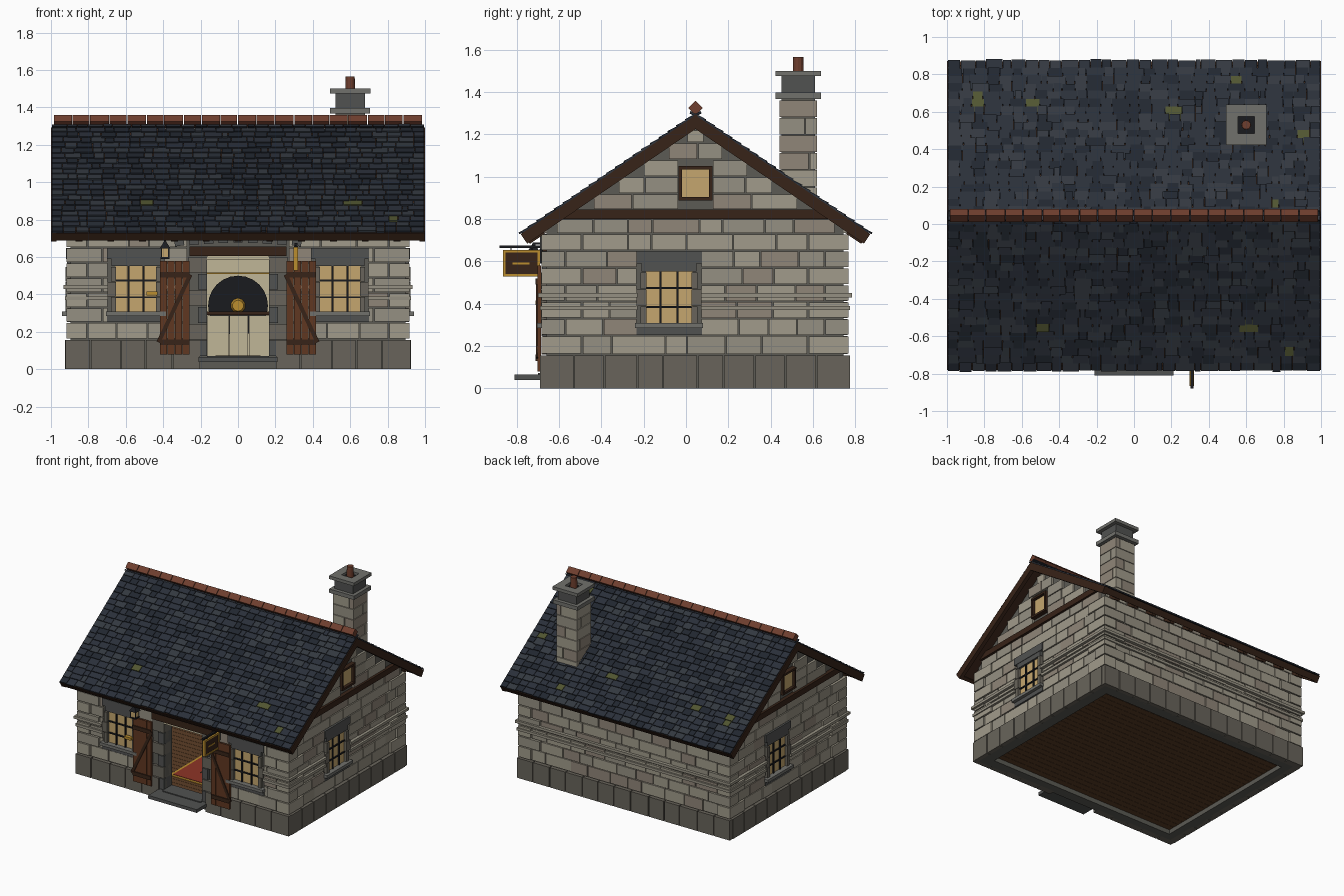
import bpy, bmesh, random
from math import sin, cos, atan2, hypot, pi
from mathutils import Matrix, Vector

if "Cube" in bpy.data.objects:
    bpy.data.objects.remove(bpy.data.objects["Cube"])

random.seed(4)
I = Matrix()
T = Matrix.Translation
mats = {}
PAL = dict(stone=(160, 154, 138), stone2=(148, 143, 129), stone3=(143, 133, 120), mortar=(92, 91, 85),
           plinth=(104, 100, 91), trim=(82, 83, 82), wood=(58, 40, 30), door=(96, 58, 38), glass=(196, 165, 110),
           iron=(32, 33, 36), slate=(46, 51, 60), slate2=(38, 43, 51), slate3=(54, 59, 66), moss=(82, 86, 52),
           ridge=(110, 65, 50), cap=(112, 112, 108), gold=(185, 140, 50), floor=(92, 64, 42), red=(140, 55, 42),
           cream=(190, 180, 150))


def mat(n):
    if n not in mats:
        m = mats[n] = bpy.data.materials.new(n)
        m.diffuse_color = [(c / 255) ** 2.2 for c in PAL[n]] + [1]
        m.use_nodes = True
        m.node_tree.nodes["Principled BSDF"].inputs["Base Color"].default_value = m.diffuse_color
    return mats[n]


def finish(name, bm, names):
    bmesh.ops.recalc_face_normals(bm, faces=bm.faces[:])
    me = bpy.data.meshes.new(name)
    bm.to_mesh(me)
    bm.free()
    for n in names:
        me.materials.append(mat(n))
    ob = bpy.data.objects.new(name, me)
    bpy.context.collection.objects.link(ob)
    return ob


def part(name, items, M=I):
    """Object made of boxes: (x0, x1, y0, y1, z0, z1, colour[, local matrix])."""
    bm, names = bmesh.new(), []
    for it in items:
        x0, x1, y0, y1, z0, z1, c = it[:7]
        L = M @ it[7] if len(it) > 7 else M
        if c not in names:
            names.append(c)
        v = [bm.verts.new(L @ Vector((x, y, z))) for x in (x0, x1) for y in (y0, y1) for z in (z0, z1)]
        for f in ((0, 1, 3, 2), (4, 6, 7, 5), (0, 4, 5, 1), (2, 3, 7, 6), (0, 2, 6, 4), (1, 5, 7, 3)):
            bm.faces.new([v[i] for i in f]).material_index = names.index(c)
    return finish(name, bm, names)


def cone(name, r1, r2, z0, z1, x, y, n, c, M=I):
    bm = bmesh.new()
    R = Matrix.Rotation(pi / 4, 4, 'Z') if n == 4 else I
    bmesh.ops.create_cone(bm, cap_ends=True, segments=n, radius1=r1, radius2=r2, depth=z1 - z0,
                          matrix=M @ T((x, y, (z0 + z1) / 2)) @ R)
    return finish(name, bm, [c])


def prism(name, pts, x0, x1, c):
    """Extrude a (y, z) profile along x."""
    bm = bmesh.new()
    f = bm.faces.new([bm.verts.new((x0, y, z)) for y, z in pts])
    r = bmesh.ops.extrude_face_region(bm, geom=[f])
    bmesh.ops.translate(bm, vec=(x1 - x0, 0, 0), verts=[v for v in r['geom'] if isinstance(v, bmesh.types.BMVert)])
    return finish(name, bm, [c])


def free(a, b, z0, z1, holes):
    segs = [(a, b)]
    for h0, h1, hz0, hz1 in holes:
        if hz0 < z1 - .001 and hz1 > z0 + .001:
            segs = [s for p, q in segs for s in ((p, min(q, h0)), (max(p, h1), q)) if s[1] - s[0] > .012]
    return segs


def pieces(a, b, w, jit=.25):
    n = max(1, round((b - a) / w))
    e = [a] + [a + (b - a) * (i + random.uniform(-jit, jit)) / n for i in range(1, n)] + [b]
    return list(zip(e, e[1:]))


X, YF, YB, YC = .895, -.66, .745, .045
ROWS = [.16, .25, .33, .41, .49, .57, .65, .73]
APEX, SLOPE = 1.2477, .68


def frame(u, d, t):   # wall frame: u along, d outward, z up
    return Matrix(((u[0], d[0], 0, t[0]), (u[1], d[1], 0, t[1]), (0, 0, 1, 0), (0, 0, 0, 1)))


FRONT = frame((1, 0), (0, -1), (0, YF))
win = lambda u: (u - .15, u + .15, .25, .65)
gab = (YC - .08, YC + .08, .89, 1.05)
WALLS = [('front', FRONT, -X, X, [win(-.545), win(.545), (-.27, .27, .16, .72), (-.2, .2, 0, .16)], 0),
         ('back', frame((1, 0), (0, 1), (0, YB)), -X, X, [], 0),
         ('right', frame((0, 1), (1, 0), (X, 0)), YF, YB, [win(-.08), gab], 1),
         ('left', frame((0, 1), (-1, 0), (-X, 0)), YF, YB, [win(.17), gab], 1)]

# wall cores
part('wall_core', [(-X, -.165, YF, YF + .08, 0, .77, 'mortar'), (.165, X, YF, YF + .08, 0, .77, 'mortar'),
                   (-.165, .165, YF, YF + .08, .6, .77, 'mortar'), (-.165, .165, YF, YF + .08, 0, .06, 'mortar'),
                   (-X, X, YB - .08, YB, 0, .77, 'mortar')])
for s in (-1, 1):
    prism('gable_core', [(YF, 0), (YB, 0), (YB, .77), (YC, APEX), (YF, .77)], s * X, s * (X - .08), 'mortar')

# stone facing, plinth and string courses on every wall
for name, M, a, b, holes, gable in WALLS:
    st, rows = [], list(zip(ROWS, ROWS[1:]))
    rows += [(.73, .8), (.845, .92), (.92, 1.0), (1.0, 1.08), (1.08, 1.16), (1.16, 1.22)] if gable else [(.73, .77)]
    for k, (z0, z1) in enumerate(rows):
        L = .09 + .08 * ((k + gable) % 2) if z1 <= .731 else .004
        p, q = a + L, b - L
        if gable:
            h = (APEX - z1) / SLOPE
            p, q = max(p, YC - h), min(q, YC + h)
        for s0, s1 in free(p, q, z0, z1, holes):
            for u0, u1 in pieces(s0, s1, .165):
                st.append((u0 + .003, u1 - .003, -.01, random.uniform(.012, .018), z0 + .003, z1 - .003,
                           random.choice(('stone', 'stone', 'stone2', 'stone3'))))
    part(name + '_wall_stones', st, M)
    part(name + '_plinth', [(u0 + .003, u1 - .003, -.02, .03, 0, .155, 'plinth') for s0, s1 in
                            free(a - .029 * (1 - gable), b + .029 * (1 - gable), 0, .15, holes)
                            for u0, u1 in pieces(s0, s1, .14, .1)], M)
    part(name + '_string_course', [(u0, u1, 0, d, z, z + .02, 'stone2') for z, d in ((.43, .038), (.37, .03))
                                   for u0, u1 in free(a - d, b + d, z, z + .02, holes)], M)

# corner quoins
q = []
for sx in (-1, 1):
    for cy, sy in ((YF, -1), (YB, 1)):
        for k, (z0, z1) in enumerate(zip(ROWS, ROWS[1:])):
            lx, ly = (.085, .165) if k % 2 == 0 else (.165, .085)
            q.append((*sorted((sx * (X + .022), sx * (X - lx))), *sorted((cy + sy * .022, cy - sy * ly)),
                      z0 + .004, z1 - .004, ('stone', 'stone2')[k % 2]))
part('corner_quoins', q)

# main windows
for name, M, u in (('front_left', FRONT, -.545), ('front_right', FRONT, .545),
                   ('right', WALLS[2][1], -.08), ('left', WALLS[3][1], .17)):
    L = T((u, 0, 0))
    w = [(-.11, .11, 0, .004, .3, .56, 'glass'), (-.155, .155, 0, .024, .59, .648, 'trim'),
         (-.13, .13, 0, .02, .553, .59, 'trim'), (-.155, .155, 0, .02, .252, .285, 'trim'),
         (-.16, .16, 0, .045, .285, .308, 'cap')]
    for s in (-1, 1):
        for k in range(3):
            w.append((*sorted((s * .107, s * (.153 if k % 2 else .135))), 0, .026, .31 + k * .08, .387 + k * .08, 'plinth'))
        w.append((s * .04 - .005, s * .04 + .005, 0, .014, .308, .555, 'iron'))
        w.append((-.107, .107, 0, .012, .43 + s * .045 - .005, .43 + s * .045 + .005, 'iron'))
    part(name + '_window', w, M @ L)

# gable tie beams and attic windows
for name, M, *_ in WALLS[2:]:
    part(name + '_tie_beam', [(YC - .66, YC + .66, 0, .03, .8, .845, 'wood')], M)
    f = [(-.065, .065, 0, .012, .9, 1.04, 'glass'), (-.08, .08, 0, .035, .888, .904, 'wood'),
         (-.08, .08, 0, .035, 1.034, 1.05, 'wood')]
    f += [(s * .072 - .008, s * .072 + .008, 0, .033, .9, 1.04, 'wood') for s in (-1, 1)]
    part(name + '_attic_window', f, M @ T((YC, 0, 0)))

# doorway: jamb blocks, lintel, arch stones, step
d = [(-.26, .26, -.02, .035, .605, .655, 'wood'), (-.165, .165, -.08, .02, .585, .607, 'cream')]
for s in (-1, 1):
    for k in range(6):
        d.append((*sorted((s * .165, s * (.265 if k % 2 else .215))), -.06, .022, .07 + k * .089, .154 + k * .089,
                  ('trim', 'plinth')[k % 2]))
for k in range(-4, 5):
    d.append((-.025, .025, 0, .03, .668 - abs(k) * .003, .72, 'trim', T((k * .055, 0, .01)) @ Matrix.Rotation(k * .035, 4, 'Y')))
part('door_surround', d, FRONT)
part('door_step', [(-.21, .21, -.81, -.66, .04, .065, 'trim'), (-.165, .165, -.7, -.58, .05, .072, 'trim')])

# open door leaves against the wall
for s in (-1, 1):
    L = T((s * .34, 0, 0)) @ Matrix.Diagonal((s, 1, 1, 1))
    leaf = [(-.08 + k * .04, -.042 + k * .04, .026, .042, .08, .58, 'door') for k in range(4)]
    leaf += [(-.078, .078, .04, .05, z, z + .03, 'wood') for z in (.13, .49)]
    leaf.append((-.2, .2, .04, .048, -.011, .011, 'wood', T((0, 0, .325)) @ Matrix.Rotation(1.13, 4, 'Y')))
    part('door_leaf', leaf, FRONT @ L)

# interior: floor, rug, oven with counter
part('floor_planks', [(-.815, .815, y0 + .001, y1 - .001, .035, .065, 'floor') for y0, y1 in pieces(-.58, .665, .05, 0)])
part('rug', [(-.28, .28, -.45, .05, .065, .069, 'gold'), (-.26, .26, -.43, .03, .066, .072, 'red'),
             (-.12, .12, -.3, -.1, .067, .074, 'wood')])
ov = [(-.4, .4, .36, .66, .065, .62, 'cream'), (-.42, .42, .3, .36, .29, .31, 'wood'), (-.3, .3, .33, .345, .508, .518, 'gold')]
ov += [(u0 + .002, u1 - .002, .31, .36, .07, .288, 'cream') for u0, u1 in pieces(-.4, .4, .12, .1)]
part('oven', ov)
RX = T((0, .355, .34)) @ Matrix.Rotation(pi / 2, 4, 'X')
cone('oven_mouth', .16, .16, -.01, .01, 0, 0, 24, 'iron', RX)
cone('oven_rosette', .04, .03, .01, .03, 0, 0, 10, 'gold', RX)

# hanging sign and lantern
part('hanging_sign', [(.302, .318, -.88, -.67, .662, .674, 'iron'), (.3, .32, -.69, -.675, .59, .69, 'iron'),
                      (.303, .317, -.86, -.695, .535, .645, 'wood')] +
     [(.298, .322, -.865, -.69, z, z + .012, 'gold') for z in (.528, .642)] +
     [(.298, .322, y, y + .012, .53, .65, 'gold') for y in (-.865, -.702)] +
     [(.307, .313, y, y + .006, .65, .665, 'iron') for y in (-.83, -.73)] +
     [(.3, .32, -.82, -.74, .585, .595, 'gold')])
part('lantern', [(-.41, -.37, -.74, -.7, .6, .645, 'glass'), (-.415, -.365, -.745, -.695, .59, .6, 'iron'),
                 (-.395, -.385, -.725, -.67, .68, .688, 'iron')] +
     [(x - .003, x + .003, y - .003, y + .003, .6, .648, 'iron') for x in (-.41, -.37) for y in (-.74, -.7)])
cone('lantern_cap', .042, .006, .645, .685, -.39, -.72, 4, 'iron')
part('window_latch', [(-.49, -.43, -.71, -.68, .395, .415, 'gold')])

# roof slopes: local x along ridge, y up the slope, z outward
RUN, RISE = .83, .565
LEN, ANG = hypot(RUN, RISE), atan2(RISE, RUN)
for name, s in (('front', 1), ('back', -1)):
    c, n = cos(ANG), sin(ANG)
    M = Matrix(((1, 0, 0, 0), (0, s * c, -s * n, YC - s * RUN), (0, n, c, .735), (0, 0, 0, 1)))
    part(name + '_roof_boards', [(-.975, .975, .01, LEN, -.043, -.015, 'wood'), (-.99, .99, 0, .025, -.055, -.01, 'wood')] +
         [(x * .17 - .018, x * .17 + .018, .01, .16, -.07, -.04, 'wood') for x in range(-5, 6)], M)
    part(name + '_bargeboards', [(min(e, e * .97), max(e, e * .97), 0, LEN, -.062, -.008, 'wood') for e in (-1, 1)], M)
    tiles = []
    for r in range(20):
        e = pieces(-.995, .995, .068, .3)
        for u0, u1 in e:
            k = 'moss' if random.random() < (.03 if r < 7 else .003) else random.choice(('slate', 'slate', 'slate2', 'slate3'))
            j = random.uniform(-.006, .004)
            tiles.append((u0 + .0015, u1 - .0015, j, .078, 0, .01, k,
                          T((0, r * .05, -.006)) @ Matrix.Rotation(-.13 + random.uniform(-.02, .02), 4, 'X')))
    part(name + '_slate_tiles', tiles, M)

# ridge tiles
part('ridge_tiles', [(u0 + .002, u1 - .002, -.024, .024, -.024, .024, 'ridge') for u0, u1 in pieces(-.985, .985, .098, .05)],
     T((0, YC, 1.325)) @ Matrix.Rotation(pi / 4, 4, 'X'))

# chimney
ch = [(-.08, .08, -.08, .08, .87, 1.37, 'mortar')]
for k in range(6):
    z0, z1, g = .87 + k * .0825, .948 + k * .0825, .012 + .02 * (k % 3)
    for p, q2 in ((-.088, g - .003), (g + .003, .088)):
        col = random.choice(('stone', 'stone2', 'stone3'))
        ch.append((p, q2, -.088, .088, z0, z1, col) if k % 2 else (-.088, .088, p, q2, z0, z1, col))
ch += [(-.107, .107, -.107, .107, 1.367, 1.397, 'cap'), (-.08, .08, -.08, .08, 1.395, 1.478, 'trim')]
for s in (-1, 1):
    ch.append((*sorted((s * .045, s * .108)), -.108, .108, 1.475, 1.5, 'cap'))
    ch.append((-.045, .045, *sorted((s * .045, s * .108)), 1.475, 1.5, 'cap'))
ch.append((-.045, .045, -.045, .045, 1.47, 1.48, 'iron'))
part('chimney', ch, T((.6, .53, 0)))
cone('chimney_pot', .026, .024, 1.47, 1.565, .6, .53, 12, 'ridge')
